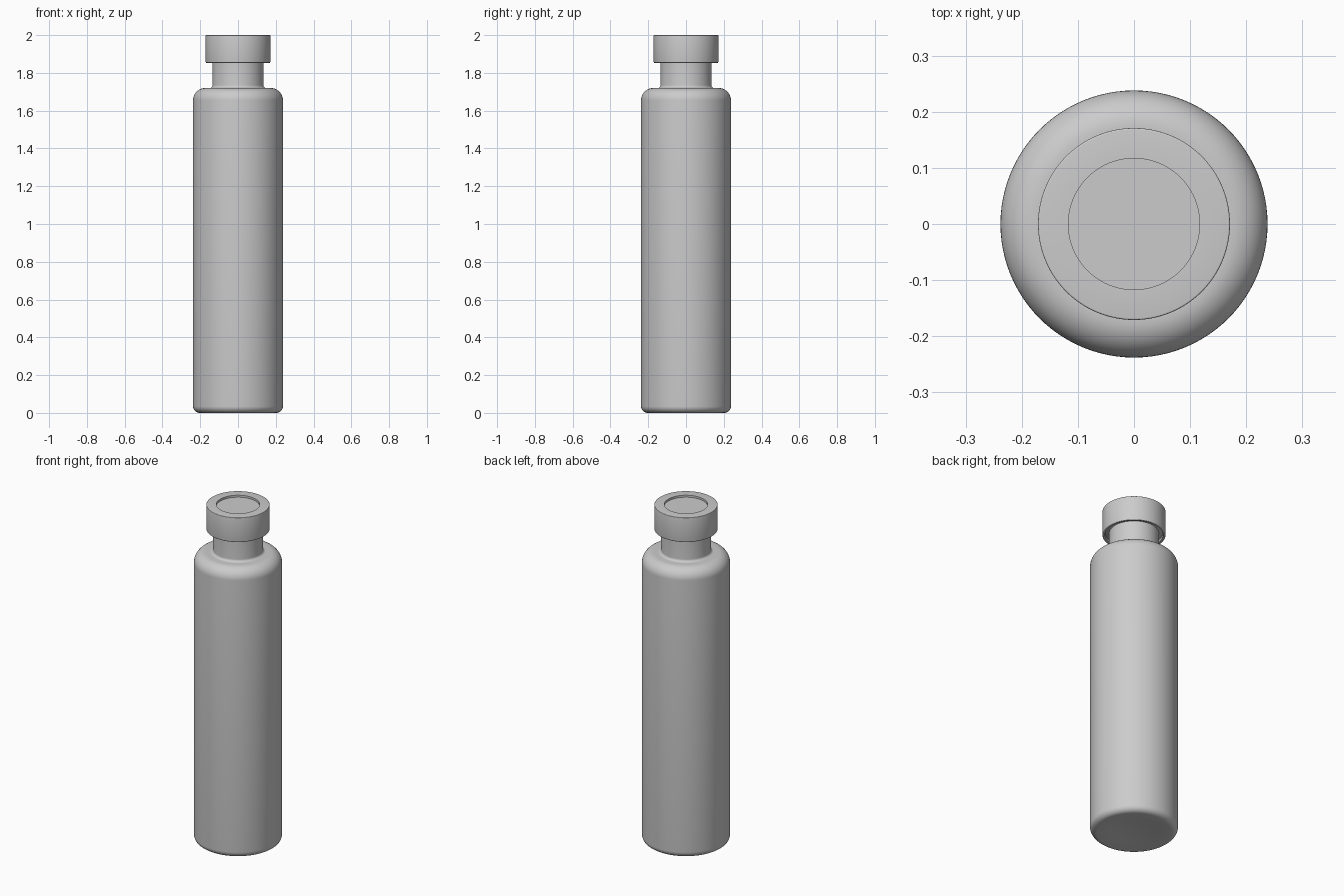
import bpy, bmesh, math

if "Cube" in bpy.data.objects:
    bpy.data.objects.remove(bpy.data.objects["Cube"], do_unlink=True)

SEGMENTS = 96

grey = bpy.data.materials.new("neutral grey")
grey.use_nodes = True
grey.diffuse_color = (0.6, 0.6, 0.6, 1)
grey.node_tree.nodes["Principled BSDF"].inputs["Base Color"].default_value = (0.6, 0.6, 0.6, 1)


def arc(cx, cz, radius, start, end, steps=8):
    """Points (r, z) on a rounded corner, angles in degrees."""
    angles = [math.radians(start + (end - start) * i / steps) for i in range(steps + 1)]
    return [(cx + radius * math.cos(a), cz + radius * math.sin(a)) for a in angles]


def lathe(name, profile):
    """Spin an (r, z) profile around the z axis, smooth with sharp edges kept."""
    bm = bmesh.new()
    verts = [bm.verts.new((r, 0, z)) for r, z in profile]
    edges = [bm.edges.new(pair) for pair in zip(verts, verts[1:])]
    bmesh.ops.spin(bm, geom=verts + edges, cent=(0, 0, 0), axis=(0, 0, 1),
                   angle=math.tau, steps=SEGMENTS, use_duplicate=False)
    bmesh.ops.remove_doubles(bm, verts=bm.verts, dist=0.0001)
    bmesh.ops.recalc_face_normals(bm, faces=bm.faces)
    mesh = bpy.data.meshes.new(name)
    bm.to_mesh(mesh)
    bm.free()
    mesh.materials.append(grey)
    obj = bpy.data.objects.new(name, mesh)
    bpy.context.collection.objects.link(obj)
    bpy.ops.object.select_all(action="DESELECT")
    obj.select_set(True)
    bpy.context.view_layer.objects.active = obj
    bpy.ops.object.shade_smooth_by_angle(angle=math.radians(30))
    return obj


# Vial: slightly hollowed base, straight wall, rounded shoulder, neck and lip
base = [(0, 0.015), (0.07, 0.013), (0.14, 0.007)]
heel = arc(0.203, 0.035, 0.035, -90, 0)
shoulder = arc(0.173, 1.655, 0.065, 0, 90, 12)
neck_root = arc(0.15, 1.735, 0.015, 270, 180)
lip = [(0.135, 1.865), (0.155, 1.87), (0.155, 1.97), (0, 1.97)]
lathe("vial_body", base + heel + shoulder + neck_root + lip)

# Crimped cap: thin skirt folded under the lip, open ring on top
skirt = [(0.155, 1.872), (0.157, 1.855)]
skirt_edge = arc(0.166, 1.858, 0.005, -90, 0, 4)
top_edge = arc(0.168, 1.997, 0.003, 0, 90, 4)
lathe("crimp_cap", skirt + skirt_edge + top_edge + [(0.117, 2.0), (0.117, 1.965)])

# Stopper seen through the opening in the cap
lathe("stopper", [(0, 1.96), (0.118, 1.96), (0.118, 1.988), (0, 1.988)])
